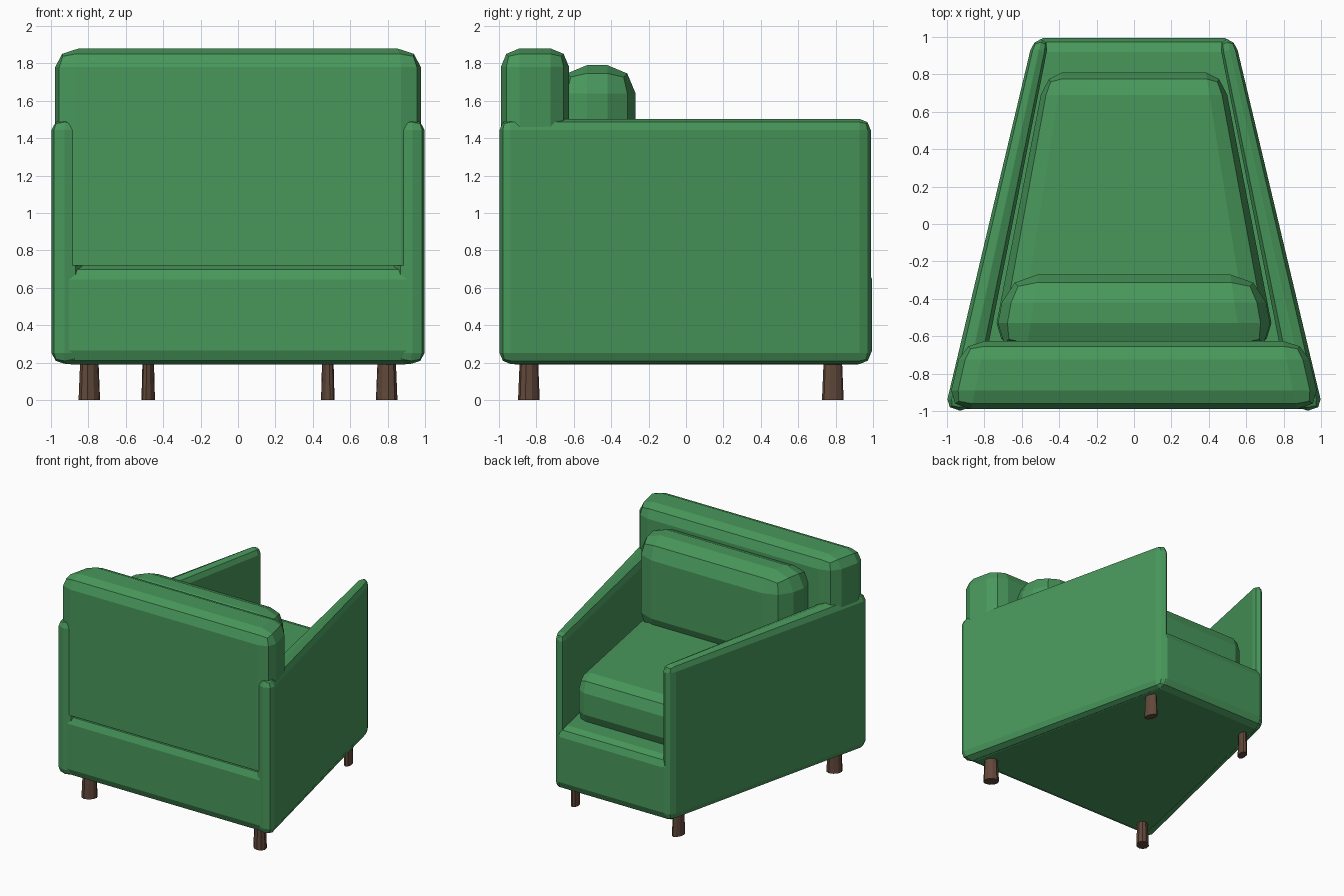
import bpy, bmesh

if "Cube" in bpy.data.objects:
    bpy.data.objects.remove(bpy.data.objects["Cube"])

TAPER = 0.3065  # the whole chair narrows towards the open side (+y)


def material(name, rgb):
    m = bpy.data.materials.new(name)
    m.diffuse_color = (*rgb, 1)
    m.use_nodes = True
    m.node_tree.nodes["Principled BSDF"].inputs["Base Color"].default_value = m.diffuse_color
    return m


green = material("green fabric", (0.065, 0.31, 0.105))
brown = material("brown wood", (0.12, 0.065, 0.042))


def finish(bm, name, mat):
    for v in bm.verts:
        v.co.x *= 1 - TAPER * v.co.y
    bmesh.ops.recalc_face_normals(bm, faces=bm.faces)
    mesh = bpy.data.meshes.new(name)
    bm.to_mesh(mesh)
    bm.free()
    mesh.materials.append(mat)
    obj = bpy.data.objects.new(name, mesh)
    bpy.context.collection.objects.link(obj)
    return obj


def padded_box(name, x, y, z, bevel, sharp_bottom=False):
    """Box between the given ranges, with two-step rounded edges."""
    bm = bmesh.new()
    bmesh.ops.create_cube(bm, size=1)
    for v in bm.verts:
        for i, (lo, hi) in enumerate((x, y, z)):
            v.co[i] = hi if v.co[i] > 0 else lo
    edges = [e for e in bm.edges
             if not (sharp_bottom and all(v.co.z < z[0] + 1e-4 for v in e.verts))]
    bmesh.ops.bevel(bm, geom=edges, offset=bevel, segments=2, profile=0.5,
                    affect='EDGES', clamp_overlap=True)
    return finish(bm, name, green)


# Body and cushions
padded_box("base", (-0.772, 0.772), (-0.99, 0.995), (0.19, 0.72), 0.075)
padded_box("backrest", (-0.768, 0.768), (-0.99, -0.625), (0.72, 1.88), 0.1, True)
padded_box("seat_cushion", (-0.632, 0.632), (-0.65, 0.81), (0.67, 1.09), 0.12)
padded_box("back_pillow", (-0.626, 0.626), (-0.68, -0.27), (1.0, 1.79), 0.15)

# Arms and legs, mirrored left and right
for side, s in (("left", -1), ("right", 1)):
    padded_box(f"{side}_arm", tuple(sorted((s * 0.65, s * 0.775))),
               (-0.997, 0.988), (0.192, 1.503), 0.06)
    for place, y in (("back", -0.84), ("front", 0.785)):
        bm = bmesh.new()
        bmesh.ops.create_cone(bm, cap_ends=True, segments=10,
                              radius1=0.058, radius2=0.048, depth=0.24)
        for v in bm.verts:
            v.co.x = v.co.x * 0.78 + s * 0.632
            v.co.y += y
            v.co.z += 0.12
        finish(bm, f"{place}_{side}_leg", brown)
